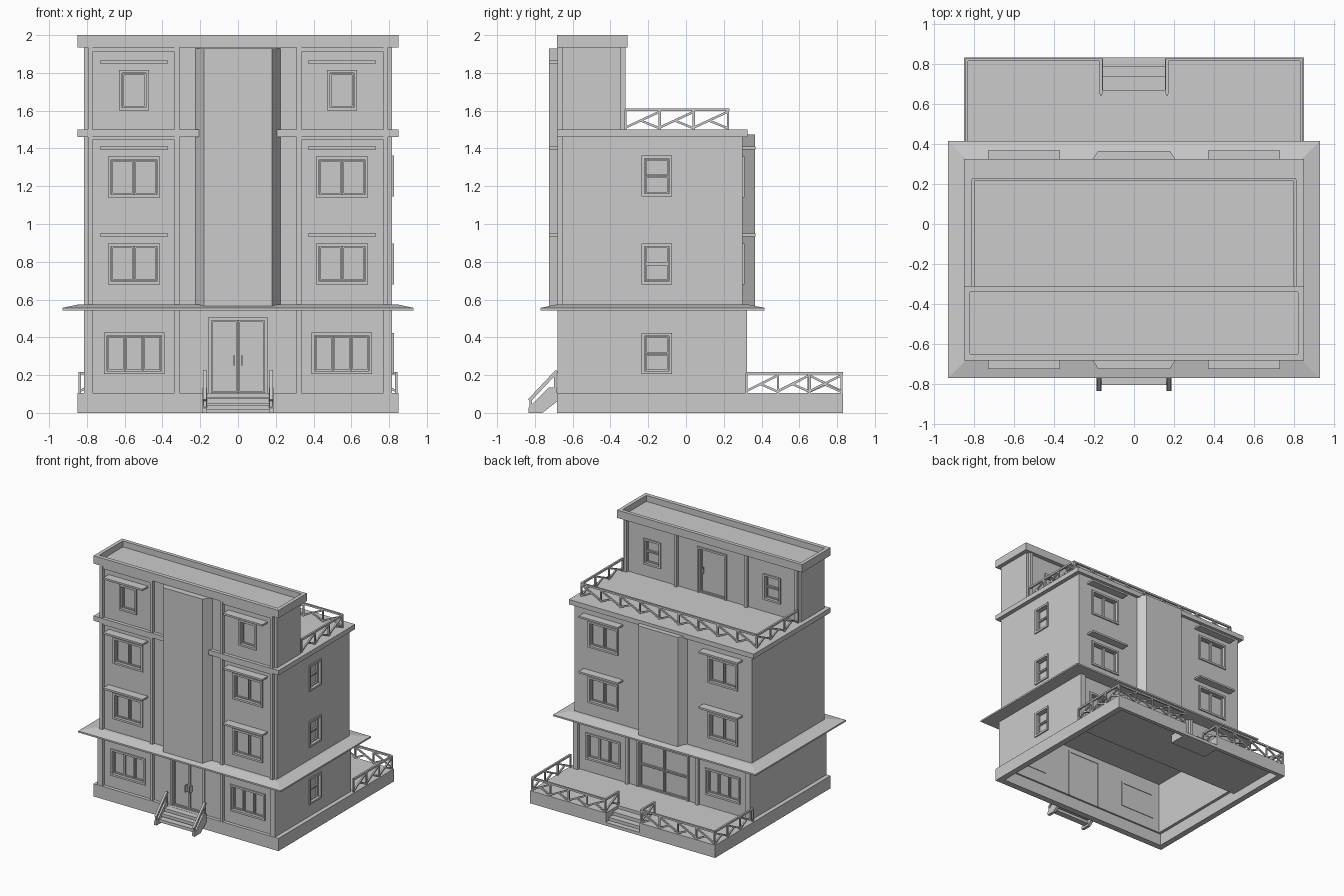
import bpy, bmesh
from mathutils import Vector, Matrix

if "Cube" in bpy.data.objects:
    bpy.data.objects.remove(bpy.data.objects["Cube"])


class Part:
    """Collects boxes, bars and prisms into one named mesh object."""
    def __init__(self, name):
        self.name, self.bm = name, bmesh.new()

    def box(self, x0, x1, y0, y1, z0, z1):
        c = Vector(((x0 + x1) / 2, (y0 + y1) / 2, (z0 + z1) / 2))
        s = (abs(x1 - x0), abs(y1 - y0), abs(z1 - z0), 1)
        bmesh.ops.create_cube(self.bm, size=1, matrix=Matrix.Translation(c) @ Matrix.Diagonal(s))

    def pair(self, x0, x1, *r):
        self.box(x0, x1, *r)
        self.box(-x1, -x0, *r)

    def bar(self, a, b, w):
        a, b = Vector(a), Vector(b)
        d = b - a
        m = Matrix.Translation((a + b) / 2) @ d.to_track_quat('Z', 'Y').to_matrix().to_4x4()
        bmesh.ops.create_cube(self.bm, size=1, matrix=m @ Matrix.Diagonal((w, w, d.length, 1)))

    def loft(self, lower, upper):
        lo = [self.bm.verts.new(p) for p in lower]
        up = [self.bm.verts.new(p) for p in upper]
        n = len(lo)
        self.bm.faces.new(lo[::-1])
        self.bm.faces.new(up)
        for i in range(n):
            self.bm.faces.new((lo[i], lo[(i + 1) % n], up[(i + 1) % n], up[i]))

    def done(self):
        bmesh.ops.recalc_face_normals(self.bm, faces=self.bm.faces)
        me = bpy.data.meshes.new(self.name)
        self.bm.to_mesh(me)
        self.bm.free()
        ob = bpy.data.objects.new(self.name, me)
        bpy.context.collection.objects.link(ob)
        return ob


def cut(ob, cutter):
    m = ob.modifiers.new("openings", 'BOOLEAN')
    m.operation, m.solver, m.object = 'DIFFERENCE', 'EXACT', cutter
    cutter.hide_render = True
    cutter.display_type = 'WIRE'


frames = Part("window_and_door_frames")
openings = Part("opening_cutters")


def opening(side, wall, u, z0, z1, w, cols=1, rows=1, sill=True):
    """Recessed opening: surround, sash bars; side is front, back or right."""
    sgn = -1 if side == "front" else 1

    def put(part, u0, u1, d0, d1, a, b):
        p, q = sorted((wall + sgn * d0, wall + sgn * d1))
        if side == "right":
            part.box(p, q, u0, u1, a, b)
        else:
            part.box(u0, u1, p, q, a, b)

    l, r, t = u - w / 2, u + w / 2, 0.016
    put(openings, l + .008, r - .008, .02, -.025, z0 + .004, z1 - .008)

    def ring(l, r, a, b, t, d0, d1, bottom=True):
        put(frames, l, l + t, d0, d1, a, b)
        put(frames, r - t, r, d0, d1, a, b)
        put(frames, l + t, r - t, d0, d1, b - t, b)
        if bottom:
            put(frames, l + t, r - t, d0, d1, a, a + t)

    ring(l, r, z0, z1, t, .01, -.045, sill)
    l, r, b0, b1 = l + t, r - t, z0 + (t if sill else 0), z1 - t
    cw, rh = (r - l) / cols, (b1 - b0) / rows
    for i in range(cols):
        for j in range(rows):
            ring(l + i * cw + .002, l + (i + 1) * cw - .002,
                 b0 + j * rh + .001, b0 + (j + 1) * rh - .001, .008, -.012, -.03)


# windows, doors and hoods
FY, BY, SX = -.655, .30, .815
hoods = Part("window_hoods")
for x in (-.55, .55):
    opening("front", FY, x, .205, .425, .32, 3)
    opening("back", BY, x, .205, .425, .32, 3)
    for z in (.68, 1.14):
        opening("front", FY, x, z, z + .217, .275, 2)
        opening("back", BY, x, z, z + .217, .275, 2)
        hoods.box(x - .18, x + .18, BY - .01, .367, z + .255, z + .27)
    opening("front", FY, x, 1.6, 1.815, .16)
    opening("back", -.345, x, 1.6, 1.815, .16, 1, 2)
    for z in (.935, 1.395, 1.85):
        hoods.box(x - .18, x + .18, -.725, FY + .01, z, z + .015)
for z in (.205, .68, 1.145):
    opening("right", SX, -.155, z, z + .217, .16, 1, 2)
opening("front", FY, 0, .105, .505, .315, 2, 1, False)
opening("back", BY, 0, .105, .49, .48, 2, 2, False)
opening("back", -.345, 0, 1.5, 1.88, .27, 1, 1, False)
hoods.done()
frames.done()
cutter = openings.done()

# door handles
handles = Part("door_handles")
handles.pair(.015, .023, -.668, -.63, .25, .305)
handles.box(.085, .093, -.36, -.325, 1.66, 1.71)
handles.done()

# hollow ground floor, solid upper floors and penthouse
ground = Part("ground_floor_walls")
ground.box(-SX, SX, FY, BY, .1, .55)
ground = ground.done()
hollow = Part("ground_floor_hollow_cutter")
hollow.box(-SX + .04, SX - .04, FY + .04, BY - .04, 0, .535)
cut(ground, hollow.done())
upper = Part("upper_floors")
upper.box(-SX, SX, FY, BY, .56, 1.47)
upper = upper.done()
pent = Part("penthouse")
pent.box(-SX, SX, FY, -.345, 1.49, 1.945)
pent = pent.done()
for ob in (ground, upper, pent):
    cut(ob, cutter)

# pilasters and panel beams
pil = Part("pilasters")
for x0, x1 in ((.77, .795), (.31, .335)):
    pil.pair(x0, x1, -.68, FY + .01, .56, 1.94)
    pil.pair(x0, x1, -.355, -.32, 1.5, 1.94)
for x0, x1 in ((.77, SX), (.31, .335)):
    pil.pair(x0, x1, -.68, FY + .01, .1, .55)
    pil.pair(x0, x1, BY - .01, .322, .1, .55)
for z in (1.445, 1.91):
    pil.pair(.335, .77, -.675, FY + .01, z, z + .025)
pil.done()

# slanted bays, front and back
for name, y0, y1, top in (("front_bay", FY + .01, -.725, 1.93), ("back_bay", BY - .01, .365, 1.475)):
    bay = Part(name)
    prof = [(-.23, y0), (-.18, y1), (.18, y1), (.23, y0)]
    bay.loft([(x, y, .56) for x, y in prof], [(x, y, top) for x, y in prof])
    bay.done()

# canopy with sloping top
canopy = Part("canopy")


def rect(x, y0, y1, z):
    return [(-x, y0, z), (x, y0, z), (x, y1, z), (-x, y1, z)]


canopy.box(-.93, .93, -.77, .415, .543, .556)
canopy.loft(rect(.93, -.77, .415, .556), rect(.84, -.68, .325, .575))
canopy.done()

# terrace slab and roof parapet
slab = Part("terrace_slab")
slab.box(-.85, .85, -.683, .325, 1.46, 1.5)
slab.done()
roof = Part("roof_parapet")
roof.pair(.82, .85, -.683, -.31, 1.935, 2)
roof.box(-.82, .82, -.683, -.65, 1.935, 2)
roof.box(-.82, .82, -.34, -.31, 1.935, 2)
roof.box(-.82, .82, -.65, -.34, 1.935, 1.95)
roof.done()

# hollow plinth with rear patio and recessed rear steps
base = Part("plinth")
base.box(-.85, .85, -.683, -.63, 0, .105)
base.pair(.8, .85, -.63, .832, 0, .105)
base.pair(.155, .8, .8, .832, 0, .105)
base.pair(.155, .8, .27, .8, .07, .105)
base.box(-.155, .155, .27, .67, .07, .105)
base.pair(.155, .17, .66, .8, 0, .07)
base.done()
steps = Part("rear_steps")
for y0, y1, z in ((.66, .74, .08), (.74, .79, .053), (.79, .832, .027)):
    steps.box(-.155, .155, y0, y1, 0, z)
steps.done()

# front steps with side stringers and handrails
steps = Part("front_steps")
for y, z in ((-.735, .105), (-.77, .075), (-.805, .042)):
    steps.box(-.165, .165, y, y + .05, z - .025, z)
side = [(-.835, 0), (-.835, .025), (-.725, .135), (-.683, .135), (-.683, .06), (-.76, 0)]
for x in (-.175, .175):
    steps.loft([(x - .012, y, z) for y, z in side], [(x + .012, y, z) for y, z in side])
    steps.bar((x, -.83, .065), (x, -.683, .222), .018)
    steps.bar((x, -.822, .02), (x, -.822, .075), .014)
    steps.bar((x, -.692, .13), (x, -.692, .215), .014)
steps.done()


def railing(part, a, b, z, n, h=.112):
    """Posts, top rail and forked braces along a straight run."""
    a, b = Vector((*a, z)), Vector((*b, z))
    up, w = Vector((0, 0, h - .007)), .012
    part.bar(a + up, b + up, .015)
    for i in range(n + 1):
        p = a.lerp(b, i / n)
        part.bar(p, p + up, w)
        if i < n:
            q = a.lerp(b, (i + 1) / n)
            part.bar(p + up * .1, q + up * .9, w)
            part.bar(p.lerp(q, .45) + up * .45, q + up * .06, w)


# terrace and patio railings
rail = Part("terrace_railing")
railing(rail, (-.805, .222), (.805, .222), 1.5, 9)
for x in (-.805, .805):
    railing(rail, (x, -.32), (x, .222), 1.5, 3)
rail.done()
rail = Part("patio_railing")
for s in (-1, 1):
    railing(rail, (s * .838, .32), (s * .838, .823), .105, 3)
    railing(rail, (s * .838, .823), (s * .165, .823), .105, 4)
    railing(rail, (s * .165, .823), (s * .165, .65), .105, 1)
rail.done()
